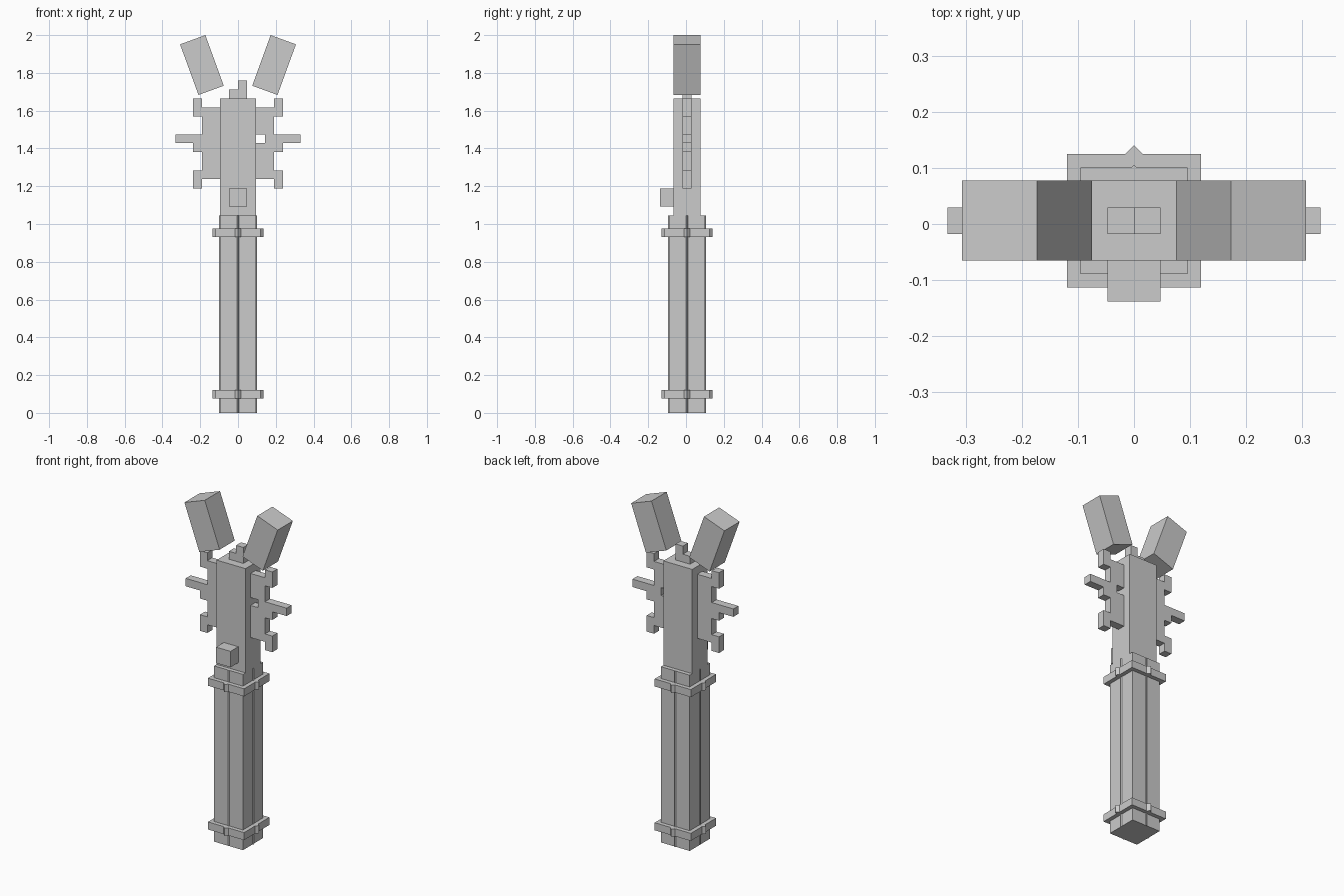
import bpy, bmesh, math
from mathutils import Matrix, Vector

if "Cube" in bpy.data.objects:
    bpy.data.objects.remove(bpy.data.objects["Cube"])

YC = 0.006  # depth centre line shared by all parts
grey = bpy.data.materials.new("plain grey")
grey.diffuse_color = (0.6, 0.6, 0.6, 1)
grey.use_nodes = True
grey.node_tree.nodes["Principled BSDF"].inputs["Base Color"].default_value = grey.diffuse_color


def finish(name, bm):
    bmesh.ops.recalc_face_normals(bm, faces=bm.faces)
    me = bpy.data.meshes.new(name)
    bm.to_mesh(me)
    bm.free()
    me.materials.append(grey)
    ob = bpy.data.objects.new(name, me)
    bpy.context.collection.objects.link(ob)
    return ob


def prism(name, pts, depth):
    """Extrude a closed list of points along depth."""
    bm = bmesh.new()
    face = bm.faces.new([bm.verts.new(p) for p in pts])
    ext = bmesh.ops.extrude_face_region(bm, geom=[face])
    verts = [v for v in ext["geom"] if isinstance(v, bmesh.types.BMVert)]
    bmesh.ops.translate(bm, verts=verts, vec=depth)
    return finish(name, bm)


def box(name, x, y, z, tilt=0):
    bm = bmesh.new()
    size = Vector((x[1] - x[0], y[1] - y[0], z[1] - z[0]))
    mid = Vector((x[0] + x[1], y[0] + y[1], z[0] + z[1])) / 2
    m = Matrix.Translation(mid) @ Matrix.Rotation(tilt, 4, 'Y') @ Matrix.Diagonal(size).to_4x4()
    bmesh.ops.create_cube(bm, size=1, matrix=m)
    return finish(name, bm)


def ridged_square(name, half, ridge, z0, z1):
    """Square column with a small pointed ridge along the middle of each side."""
    pts = []
    for i in range(4):
        rot = Matrix.Rotation(i * math.pi / 2, 3, 'Z')
        for x, y in ((half, -half), (half, -ridge), (half + ridge, 0), (half, ridge)):
            pts.append(rot @ Vector((x, y, 0)) + Vector((0, YC, z0)))
    return prism(name, pts, (0, 0, z1 - z0))


def plate(name, xz):
    """Flat plate drawn in the front plane."""
    return prism(name, [(x, YC - 0.0235, z) for x, z in xz], (0, 0.047, 0))


# Handle and its two collars
ridged_square("handle", 0.095, 0.005, 0, 1.045)
ridged_square("lower_collar", 0.119, 0.0155, 0.075, 0.12)
ridged_square("upper_collar", 0.119, 0.0155, 0.93, 0.975)

# Head block, front button, stepped tip
thick = (YC - 0.0713, YC + 0.0713)
box("head_block", (-0.095, 0.095), thick, (1.045, 1.665))
box("front_button", (-0.0475, 0.0475), (-0.138, thick[0]), (1.093, 1.188))
plate("stepped_tip", [(-0.0475, 1.665), (0.0475, 1.665), (0.0475, 1.76),
                      (0, 1.76), (0, 1.712), (-0.0475, 1.712)])

# Toothed side plates; the right one has a square opening beside the head
teeth = [(0.19, 1.237), (0.19, 1.188), (0.238, 1.188), (0.238, 1.284), (0.19, 1.284),
         (0.19, 1.38), (0.238, 1.38), (0.238, 1.428), (0.332, 1.428), (0.332, 1.475),
         (0.19, 1.475), (0.19, 1.57), (0.238, 1.57), (0.238, 1.665), (0.19, 1.665),
         (0.19, 1.618), (0.095, 1.618)]
opening = [(0.095, 1.475), (0.143, 1.475), (0.143, 1.428), (0.095, 1.428)]
plate("left_side_plate", [(-x, z) for x, z in [(0.095, 1.237)] + teeth])
plate("right_side_plate", [(0.095, 1.237)] + teeth + opening)

# Two splayed prongs
for side, name in ((-1, "left_prong"), (1, "right_prong")):
    cx = side * 0.191
    box(name, (cx - 0.0713, cx + 0.0713), thick, (1.699, 1.984), side * math.radians(20))
